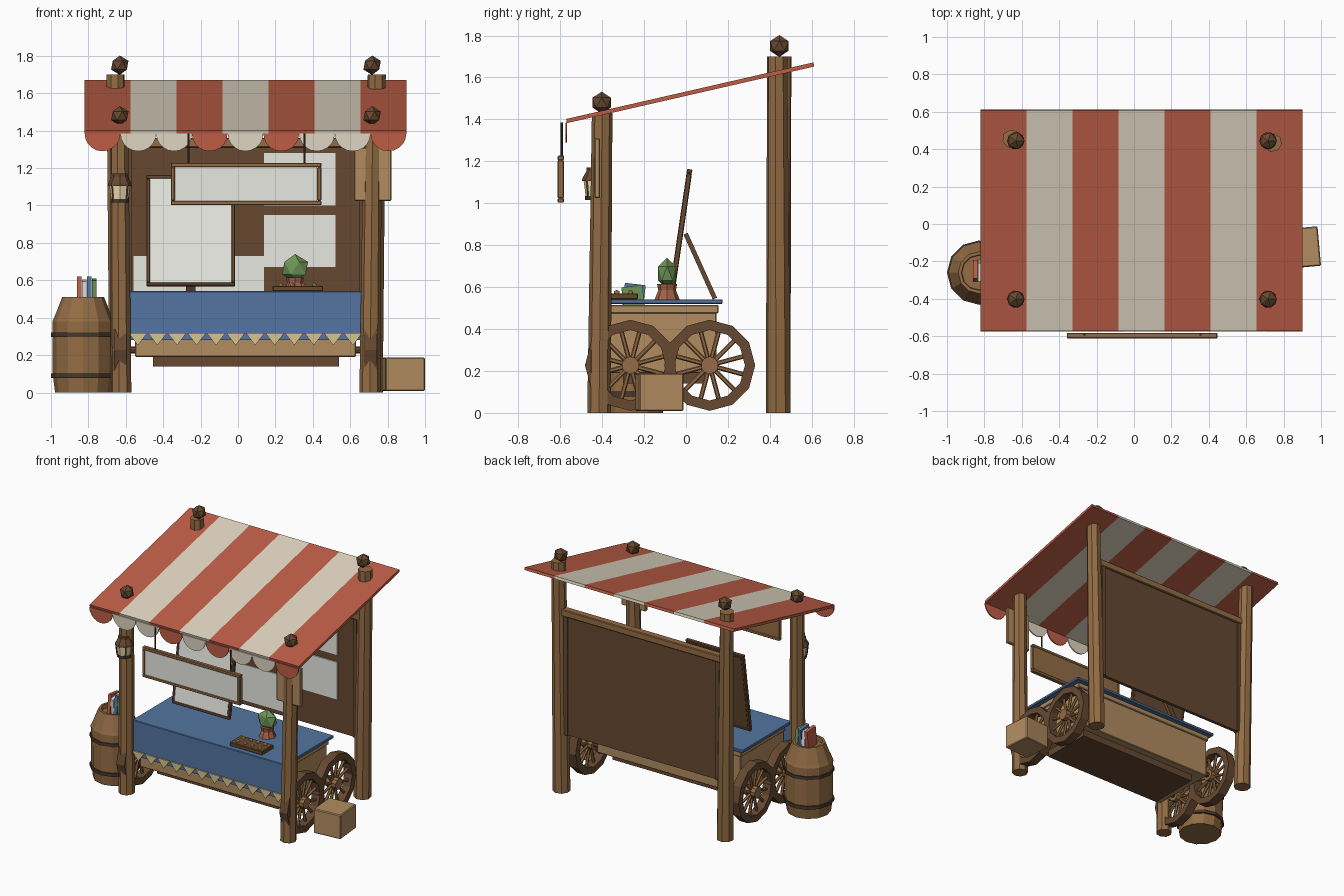
import bpy, bmesh, math
from mathutils import Vector, Matrix

if "Cube" in bpy.data.objects:
    bpy.data.objects.remove(bpy.data.objects["Cube"])


def mat(name, r, g, b):
    m = bpy.data.materials.new(name)
    m.diffuse_color = [(c / 255) ** 2.2 for c in (r, g, b)] + [1]
    m.use_nodes = True
    m.node_tree.nodes["Principled BSDF"].inputs["Base Color"].default_value = m.diffuse_color
    return m


WOOD = mat("wood", 146, 108, 70)
LIGHT = mat("light_wood", 176, 139, 96)
DARK = mat("dark_wood", 102, 74, 52)
RED = mat("red_cloth", 188, 94, 72)
CREAM = mat("cream_cloth", 222, 212, 192)
BLUE = mat("blue_cloth", 84, 116, 160)
PAPER = mat("paper", 232, 232, 226)
FLAG = mat("flag", 212, 195, 145)
GREEN = mat("leaf", 110, 148, 88)
CLAY = mat("clay", 164, 98, 74)
GLASS = mat("lantern_glass", 238, 220, 172)
IRON = mat("iron", 72, 58, 48)
GOLD = mat("gold", 215, 178, 90)


def finish(name, bm, m, M=Matrix()):
    bmesh.ops.recalc_face_normals(bm, faces=bm.faces)
    me = bpy.data.meshes.new(name)
    bm.to_mesh(me)
    bm.free()
    me.materials.append(m)
    ob = bpy.data.objects.new(name, me)
    ob.matrix_world = M
    bpy.context.collection.objects.link(ob)
    return ob


def box(name, c, s, m, M=Matrix(), bevel=0):
    bm = bmesh.new()
    bmesh.ops.create_cube(bm, size=1)
    bmesh.ops.scale(bm, vec=s, verts=bm.verts)
    ob = finish(name, bm, m, M @ Matrix.Translation(c))
    if bevel:
        b = ob.modifiers.new("bevel", "BEVEL")
        b.width, b.segments = bevel, 1
    return ob


def span(name, x, y, z, m, bevel=0):
    lo, hi = Vector((x[0], y[0], z[0])), Vector((x[1], y[1], z[1]))
    return box(name, (lo + hi) / 2, hi - lo, m, bevel=bevel)


def rod(name, a, b, r1, r2, m, n=8):
    a, b = Vector(a), Vector(b)
    bm = bmesh.new()
    bmesh.ops.create_cone(bm, cap_ends=True, segments=n, radius1=r1, radius2=r2, depth=(b - a).length)
    q = (b - a).to_track_quat("Z", "Y").to_matrix().to_4x4()
    return finish(name, bm, m, Matrix.Translation((a + b) / 2) @ q)


def lathe(name, prof, n, m, M, closed=False):
    bm = bmesh.new()
    rings = [[bm.verts.new((r * math.cos(math.tau * i / n), r * math.sin(math.tau * i / n), z))
              for i in range(n)] for r, z in prof]
    for k in range(len(rings) if closed else len(rings) - 1):
        p, q = rings[k], rings[(k + 1) % len(rings)]
        for i in range(n):
            j = (i + 1) % n
            bm.faces.new((p[i], p[j], q[j], q[i]))
    if not closed:
        bm.faces.new(rings[0])
        bm.faces.new(rings[-1])
    return finish(name, bm, m, M)


def prism(name, pts, y, t, m):
    # polygon in the xz plane, thickened along y
    bm = bmesh.new()
    f = bm.faces.new([bm.verts.new((px, y, pz)) for px, pz in pts])
    g = bmesh.ops.extrude_face_region(bm, geom=[f])["geom"]
    bmesh.ops.translate(bm, vec=(0, t, 0), verts=[v for v in g if isinstance(v, bmesh.types.BMVert)])
    return finish(name, bm, m)


def ball(name, c, s, m):
    bm = bmesh.new()
    bmesh.ops.create_icosphere(bm, subdivisions=1, radius=1)
    return finish(name, bm, m, Matrix.Translation(c) @ Matrix.Diagonal((*s, 1)))


def framed(name, c, w, h, d, b, rx, frame, back):
    M = Matrix.Translation(c) @ Matrix.Rotation(rx, 4, "X")
    for s in (-1, 1):
        box(name + "_rail", (0, 0, s * (h - b) / 2), (w, d, b), frame, M, 0.004)
        box(name + "_stile", (s * (w - b) / 2, 0, 0), (b, d, h - 2 * b), frame, M, 0.004)
    box(name + "_back", (0, 0.003, 0), (w - 2 * b, d - 0.01, h - 2 * b), back, M)
    box(name + "_panel", (0, 0.005 - d / 2, 0), (w - 2 * b, 0.006, h - 2 * b), PAPER, M)


# posts and finials
for n, bx, tx, fx, by, ty, fy, top, r in (
        ("front_left", -.625, -.635, -.632, -.415, -.40, -.402, 1.43, .056),
        ("front_right", .705, .72, .717, -.415, -.40, -.402, 1.43, .056),
        ("back_left", -.63, -.655, -.632, .44, .455, .445, 1.70, .06),
        ("back_right", .715, .742, .717, .44, .435, .445, 1.70, .06)):
    rod(n + "_post", (bx, by, 0), (tx, ty, top), r, .049, WOOD)
    ball(n + "_finial", (fx, fy, top + .05), (.052, .052, .052), DARK)

# striped awning with scalloped edge
slope = Matrix.Translation((0.04, 0.02, 1.527)) @ Matrix.Rotation(math.atan2(.27, 1.18), 4, "X")
sw = 1.72 / 7
for i in range(7):
    box("awning_stripe", ((i - 3) * sw, 0, 0), (sw, 1.21, .02), CREAM if i % 2 else RED, slope)
cw = 1.72 / 9
for i in range(9):
    cx = -.82 + cw * (i + .5)
    arc = [(cx + cw / 2 * math.cos(a), 1.385 - .095 * math.sin(a)) for a in [math.pi * k / 10 for k in range(11)]]
    prism("awning_scallop", arc, -.575, .008, CREAM if int((cx + .82) / sw) % 2 else RED)

# notice board between the back posts
span("back_board", (-.61, .69), (.43, .455), (.43, 1.32), DARK)
span("back_board_rail", (-.62, .70), (.415, .47), (1.31, 1.36), WOOD, .005)
for x in (-.60, .65):
    span("back_board_stile", (x, x + .03), (.42, .465), (.43, 1.31), DARK)
for x0, x1, z0, z1 in ((.14, .52, 1.0, 1.28), (.14, .52, .67, .95), (-.56, .14, .46, .73)):
    span("pinned_paper", (x0, x1), (.422, .43), (z0, z1), PAPER)

# cart body
span("cart_base", (-.455, .54), (-.30, .09), (.14, .19), DARK)
span("cart_body", (-.55, .63), (-.365, .145), (.19, .485), LIGHT, .005)
span("cart_trim", (-.56, .64), (-.37, .155), (.475, .515), LIGHT, .005)

# cloth with bunting
span("cloth_top", (-.59, .665), (-.40, .175), (.52, .542), BLUE, .004)
span("cloth_front", (-.585, .66), (-.40, -.38), (.28, .53), BLUE)
for i in range(12):
    x = -.535 + i * .1045
    prism("bunting_flag", [(x - .05, .318), (x + .05, .318), (x, .252)], -.41, .01, FLAG)

# four wheels and axles
for sx in (-.63, .71):
    for y in (-.265, .113):
        M = Matrix.Translation((sx, y, .227)) @ Matrix.Rotation(math.pi / 2, 4, "Y")
        w = .033
        lathe("wheel_rim", [(.168, -w), (.217, -w), (.217, w), (.168, w)], 12, DARK, M, True)
        rod("wheel_hub", (sx - .042, y, .227), (sx + .042, y, .227), .042, .042, WOOD, 10)
        for k in range(6):
            d = Vector((0, math.cos(k * math.pi / 6 + .26), math.sin(k * math.pi / 6 + .26))) * .175
            c = Vector((sx, y, .227))
            rod("wheel_spoke", c - d, c + d, .011, .011, WOOD, 6)
for y in (-.265, .113):
    rod("axle", (-.63, y, .227), (.71, y, .227), .018, .018, DARK)

# barrel with books
B = Matrix.Translation((-.828, -.26, 0))
lathe("barrel", [(.15, 0), (.163, .1), (.165, .38), (.155, .40), (.112, .51), (.095, .51), (.092, .48)], 12, WOOD, B)
for z in (.09, .31):
    lathe("barrel_band", [(.155, z - .012), (.172, z - .012), (.172, z + .012), (.155, z + .012)], 12, IRON, B, True)
for i, (m, h) in enumerate(((RED, .62), (PAPER, .605), (BLUE, .62), (GREEN, .61))):
    T = Matrix.Translation((-.85 + i * .027, -.25, h - .075)) @ Matrix.Rotation(.12 * (i % 2 * 2 - 1), 4, "X")
    box("barrel_book", (0, 0, 0), (.024, .1, .14), m, T)

# crate beside the cart
C = Matrix.Translation((.885, -.127, .098)) @ Matrix.Rotation(.09, 4, "Z")
box("crate", (0, 0, 0), (.212, .212, .18), LIGHT, C, .006)

# hanging sign and its cords
framed("hanging_sign", (.043, -.597, 1.115), .805, .225, .03, .022, 0, WOOD, WOOD)
for x in (-.265, .355):
    rod("sign_cord", (x, -.592, 1.22), (x, -.592, 1.385), .006, .006, IRON, 6)

# plaque on the right post
span("post_plaque", (.62, .82), (-.437, -.41), (1.025, 1.31), LIGHT, .005)

# lantern around the left post
L = Matrix.Translation((-.632, -.432, 0))
lathe("lantern_glass", [(.046, 1.03), (.056, 1.105)], 8, GLASS, L)
lathe("lantern_base", [(.05, 1.015), (.05, 1.035)], 8, IRON, L)
lathe("lantern_cap", [(.065, 1.105), (.062, 1.12), (.042, 1.155), (.042, 1.17)], 8, DARK, L)
for k in range(4):
    a = k * math.pi / 2 + math.pi / 4
    u = Vector((math.cos(a), math.sin(a), 0))
    o = Vector((-.632, -.432, 0))
    rod("lantern_bar", o + u * .048 + Vector((0, 0, 1.03)), o + u * .057 + Vector((0, 0, 1.11)), .006, .006, IRON, 4)

# display board leaning on its strut
framed("display_board", (-.253, -.025, .865), .475, .60, .026, .02, -.145, DARK, DARK)
S = Matrix.Translation((-.253, .068, .70)) @ Matrix.Rotation(math.atan2(.14, .31), 4, "X")
box("display_strut", (0, 0, 0), (.05, .022, .34), DARK, S)

# potted plant
P = Matrix.Translation((.305, -.09, 0))
lathe("plant_pot", [(.06, .54), (.042, .585), (.048, .615)], 8, CLAY, P)
ball("plant_leaves", (.305, -.09, .665), (.078, .05, .075), GREEN)

# goods tray
span("tray", (.185, .455), (-.365, -.23), (.542, .57), DARK, .004)
for i in range(4):
    for y in (-.33, -.265):
        ball("tray_goods", (.23 + i * .06, y, .575), (.015, .015, .012), GOLD)
